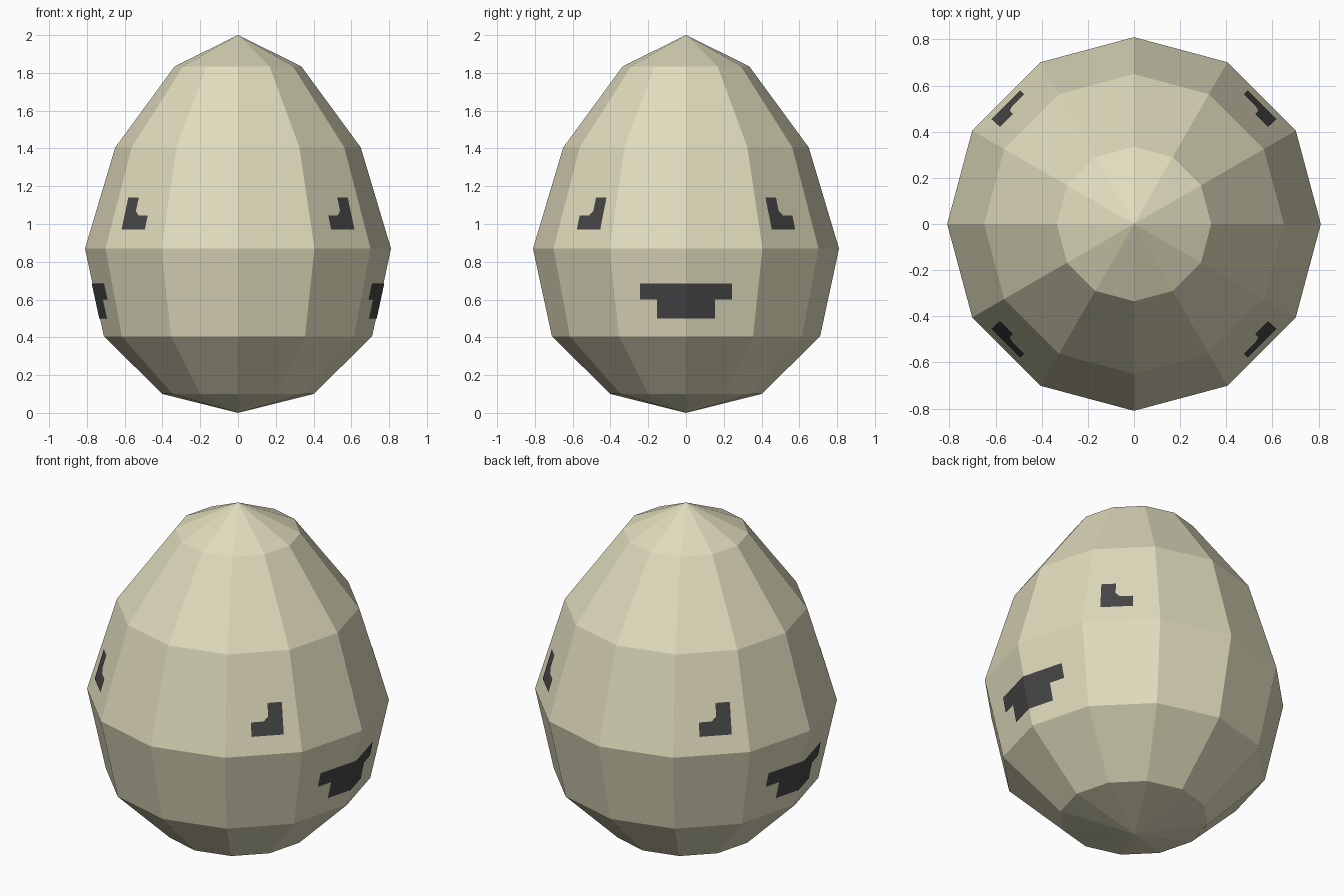
import bpy
import bmesh
from math import cos, sin, radians, pi
from mathutils import Vector

cube = bpy.data.objects.get("Cube")
if cube:
    bpy.data.objects.remove(cube, do_unlink=True)

SIDES = 12
# Egg outline as (radius, height), bottom to top
PROFILE = [(0, 0), (0.4, 0.1), (0.71, 0.405), (0.81, 0.87),
           (0.65, 1.405), (0.335, 1.835), (0, 2)]


def make_material(name, rgb):
    mat = bpy.data.materials.new(name)
    mat.use_nodes = True
    mat.diffuse_color = (*rgb, 1)
    mat.node_tree.nodes["Principled BSDF"].inputs["Base Color"].default_value = (*rgb, 1)
    return mat


cream = make_material("cream shell", (0.75, 0.715, 0.51))
charcoal = make_material("charcoal marking", (0.061, 0.061, 0.061))


def add_object(name, bm, mat):
    mesh = bpy.data.meshes.new(name)
    bm.to_mesh(mesh)
    bm.free()
    mesh.materials.append(mat)
    obj = bpy.data.objects.new(name, mesh)
    bpy.context.collection.objects.link(obj)
    return obj


def radius_at(z):
    for (r0, z0), (r1, z1) in zip(PROFILE, PROFILE[1:]):
        if z0 <= z <= z1:
            return r0 + (r1 - r0) * (z - z0) / (z1 - z0)
    return 0


def direction(degrees):
    return Vector((cos(radians(degrees)), sin(radians(degrees)), 0))


# Faceted egg shell, spun from the outline
bm = bmesh.new()
verts = [bm.verts.new((r, 0, z)) for r, z in PROFILE]
edges = [bm.edges.new(pair) for pair in zip(verts, verts[1:])]
bmesh.ops.spin(bm, geom=verts + edges, cent=(0, 0, 0), axis=(0, 0, 1),
               angle=2 * pi, steps=SIDES)
bmesh.ops.remove_doubles(bm, verts=bm.verts, dist=0.001)
bmesh.ops.recalc_face_normals(bm, faces=bm.faces)
add_object("egg_shell", bm, cream)


def marking(bm, outline, view, facet, flip):
    """Project a flat outline along a heading onto one facet of the shell."""
    out, normal = direction(view), direction(facet)
    across = direction(view + 90)
    points = []
    for u, z in outline:
        reach = radius_at(z) * cos(pi / SIDES) + 0.004
        u *= flip
        depth = (reach - u * across.dot(normal)) / out.dot(normal)
        points.append(bm.verts.new(across * u + out * depth + Vector((0, 0, z))))
    face = bm.faces.new(points)
    face.normal_update()
    if face.normal.dot(normal) < 0:
        face.normal_flip()


# Half of the mouth, from its centre line outwards
MOUTH = [(0, 0.5), (0.153, 0.5), (0.153, 0.6), (0.243, 0.6), (0.243, 0.685), (0, 0.685)]
# Stepped eye, tall side towards the mouth
EYE = [(-0.115, 0.97), (0.06, 0.97), (0.06, 1.045), (-0.01, 1.045),
       (-0.035, 1.07), (-0.035, 1.14), (-0.113, 1.14)]

# The same face appears on both sides of the shell
for side, heading in (("left", 0), ("right", 180)):
    bm = bmesh.new()
    for flip in (1, -1):
        marking(bm, MOUTH, heading, heading + 15 * flip, flip)
    bmesh.ops.remove_doubles(bm, verts=bm.verts, dist=0.001)
    add_object(side + "_mouth", bm, charcoal)
    for flip, end in ((1, "first"), (-1, "second")):
        bm = bmesh.new()
        facet = heading + 45 * flip
        marking(bm, EYE, facet, facet, flip)
        add_object(f"{side}_{end}_eye", bm, charcoal)
